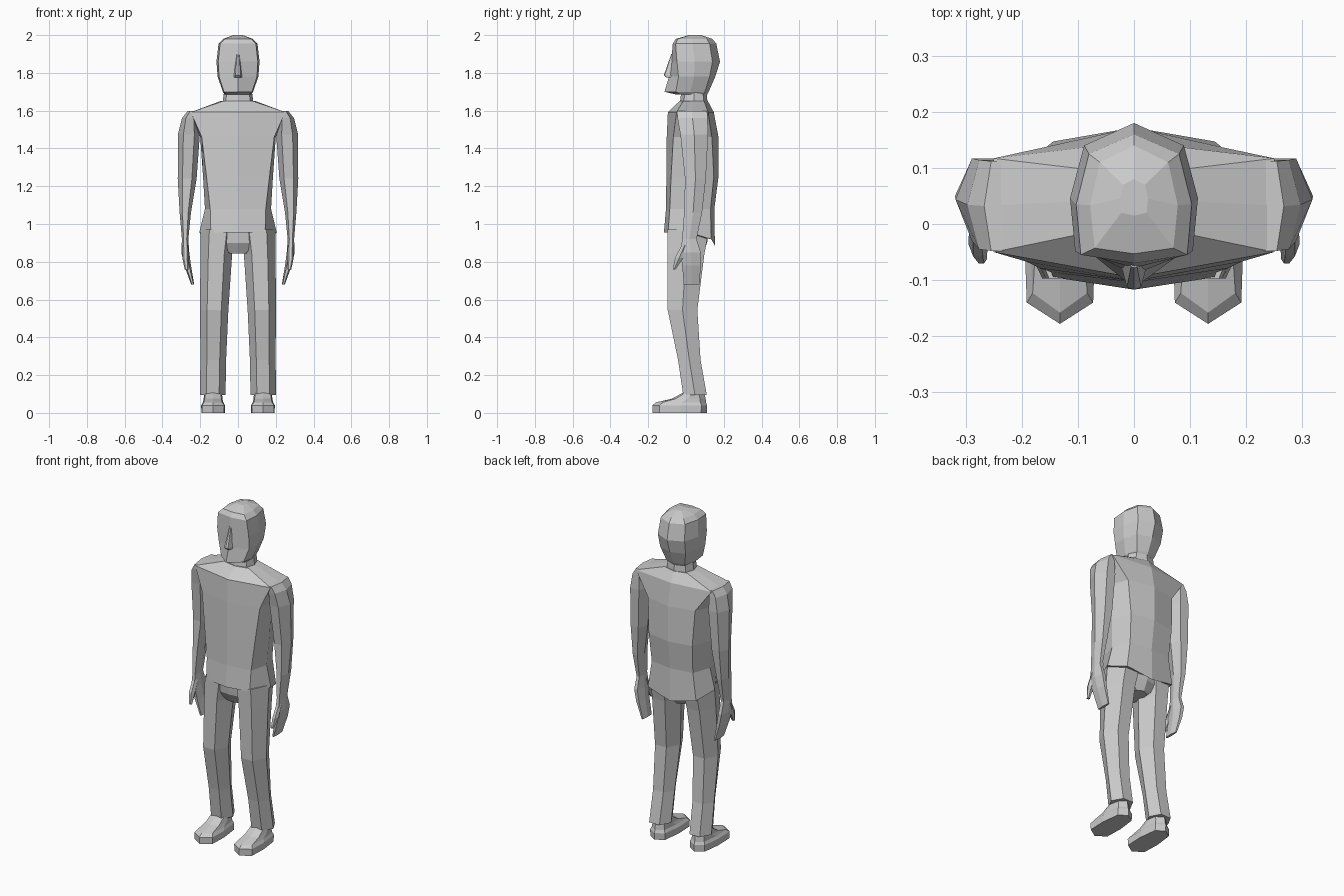
import bpy, bmesh


def oct_ring(z, w, k, yf, d, yb, e, drop=0.0, cx=0.0):
    """Eight-sided ring: front point, front corners, sides, back corners, back point."""
    ym = (yf + d + yb - e) / 2
    half = [(0, yf, 0), (k * w, yf + d, 0), (w, ym, 0),
            (0.78 * w if k < 1 else w, yb - e, drop / 2), (0, yb, drop)]
    pts = half + [(-x, y, f) for x, y, f in half[3:0:-1]]
    return [(cx + x, y, z - f) for x, y, f in pts]


def hex_ring(z, cx, w, yf, yb):
    """Six-sided limb ring with points to the outside and inside."""
    ym = (yf + yb) / 2
    return [(cx + w, ym, z), (cx + w * .5, yb, z), (cx - w * .5, yb, z),
            (cx - w, ym, z), (cx - w * .5, yf, z), (cx + w * .5, yf, z)]


def loft(name, rings, mirror=False):
    bm = bmesh.new()
    loops = [[bm.verts.new(p) for p in r] for r in rings]
    n = len(loops[0])
    for a, b in zip(loops, loops[1:]):
        for i in range(n):
            j = (i + 1) % n
            bm.faces.new((a[i], a[j], b[j], b[i]))
    bm.faces.new(loops[0])
    bm.faces.new(loops[-1])
    bmesh.ops.recalc_face_normals(bm, faces=bm.faces)
    me = bpy.data.meshes.new(name)
    bm.to_mesh(me)
    bm.free()
    ob = bpy.data.objects.new(name, me)
    bpy.context.collection.objects.link(ob)
    if mirror:
        ob.modifiers.new("mirror", 'MIRROR').use_mirror_merge = False
    return ob


# Head: jaw underside, chin, cheeks, temples, crown
loft("head", [oct_ring(*r) for r in (
    (1.685, .070, .85, -.050, .02, .112, .02),
    (1.700, .080, .93, -.114, .06, .120, .02),
    (1.780, .108, .93, -.090, .05, .155, .03),
    (1.860, .114, .92, -.078, .03, .180, .04),
    (1.955, .103, .92, -.070, .015, .160, .035),
    (1.980, .078, .90, -.053, .01, .140, .03),
    (2.000, .025, .90, .015, .005, .080, .01))])

# Nose wedge
loft("nose", [oct_ring(*r) for r in (
    (1.775, .022, .6, -.104, .003, -.045, .005),
    (1.788, .021, .6, -.117, .004, -.045, .005),
    (1.900, .009, .6, -.078, .002, -.045, .005))])

# Neck
loft("neck", [oct_ring(*r) for r in (
    (1.62, .085, .8, -.035, .02, .115, .02),
    (1.70, .074, .8, -.025, .02, .110, .02))])

# Shirt body: hem, waist, chest, shoulders, collar
loft("shirt", [oct_ring(*r) for r in (
    (.955, .205, .70, -.117, .022, .153, .02, .07),
    (1.08, .175, .84, -.106, .02, .150, .02),
    (1.25, .185, .90, -.104, .025, .172, .025),
    (1.46, .200, .96, -.102, .035, .172, .035),
    (1.592, .250, 1.0, -.096, .046, .147, .03),
    (1.650, .095, .85, -.035, .02, .116, .02))])

# Sleeved arms running into flat hands
loft("arm_and_hand", [hex_ring(*r) for r in (
    (1.597, .242, .025, -.048, .112),
    (1.560, .255, .042, -.045, .114),
    (1.475, .260, .058, -.030, .117),
    (1.240, .269, .050, -.005, .105),
    (1.060, .279, .030, -.010, .085),
    (.920, .280, .017, -.020, .056),
    (.850, .279, .021, -.030, .078),
    (.780, .267, .018, -.020, .078),
    (.680, .240, .008, -.012, .072))], mirror=True)

# Thumbs
loft("thumb", [hex_ring(*r) for r in (
    (.89, .279, .015, -.022, .010),
    (.82, .278, .017, -.058, -.015),
    (.76, .272, .010, -.070, -.055))], mirror=True)

# Trousers: hips and two legs
loft("trouser_hips", [oct_ring(*r) for r in (
    (.98, .190, .75, -.095, .01, .120, .02),
    (.90, .125, .75, -.090, .01, .112, .02),
    (.843, .050, .80, -.060, .01, .085, .02))])

loft("trouser_leg", [hex_ring(*r) for r in (
    (.970, .105, .093, -.097, .122),
    (.840, .115, .084, -.097, .097),
    (.545, .126, .075, -.097, .060),
    (.280, .131, .068, -.042, .077),
    (.095, .134, .068, -.015, .110))], mirror=True)

# Shoes
loft("shoe", [oct_ring(*r, 0, .132) for r in (
    (.000, .062, .94, -.177, .038, .110, .03),
    (.040, .063, .94, -.178, .038, .112, .03),
    (.056, .054, .90, -.158, .035, .106, .03),
    (.075, .050, .88, -.075, .020, .104, .03),
    (.115, .046, .85, -.002, .012, .095, .03))], mirror=True)
